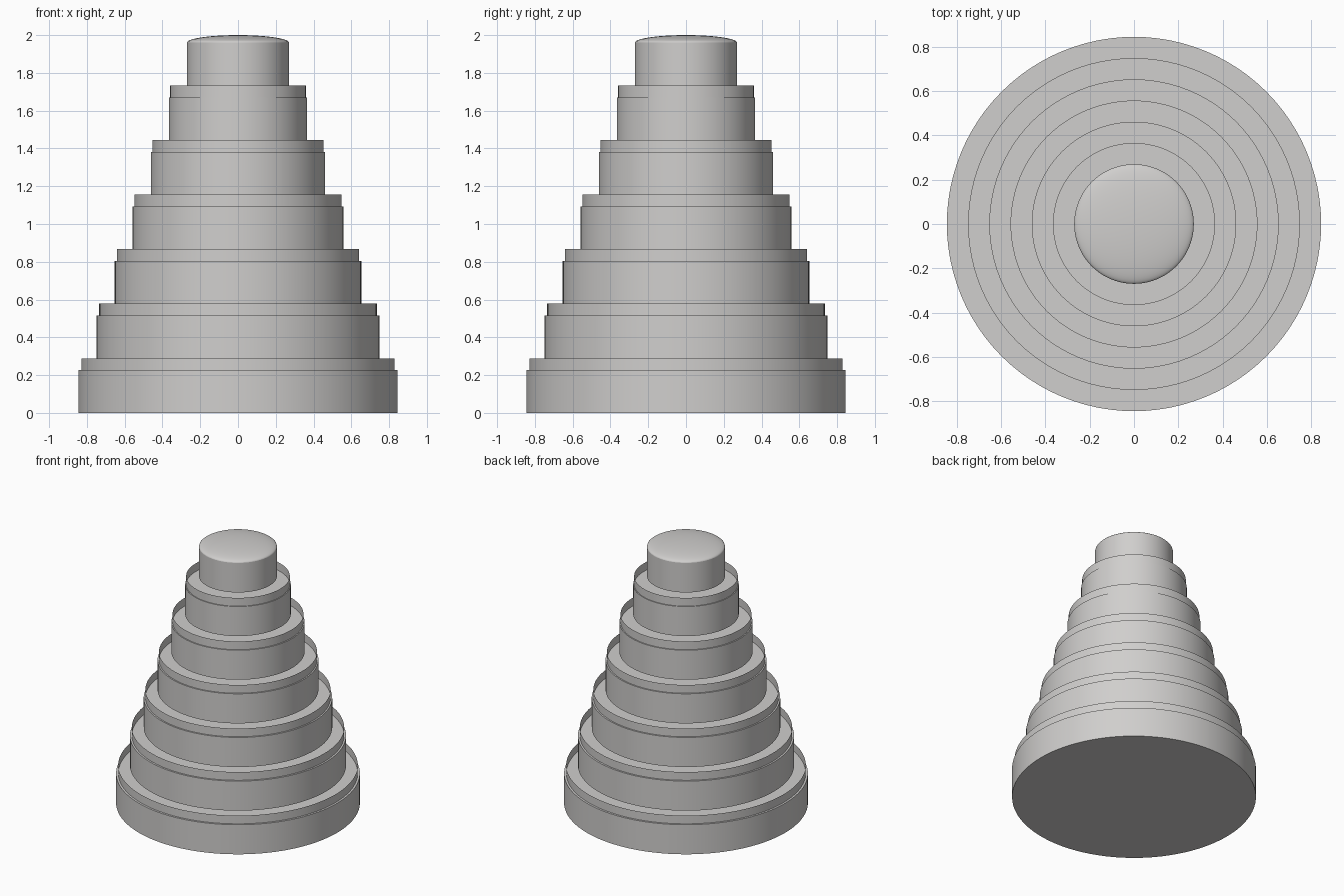
import bpy
import math

# Remove the default cube
cube = bpy.data.objects.get("Cube")
if cube:
    bpy.data.objects.remove(cube, do_unlink=True)

SEGMENTS = 96
TIERS = 7
BASE_RADIUS, TOP_RADIUS = 0.845, 0.27
TIER_HEIGHT, COLLAR_HEIGHT = 0.226, 0.063
COLLAR_SCALE = 0.982

# Single warm grey
grey = bpy.data.materials.new("warm_grey")
grey.use_nodes = True
colour = (0.63, 0.62, 0.61, 1.0)
grey.diffuse_color = colour
grey.node_tree.nodes["Principled BSDF"].inputs["Base Color"].default_value = colour


def finish(name):
    obj = bpy.context.object
    obj.name = name
    obj.data.materials.append(grey)
    bpy.ops.object.shade_smooth_by_angle(angle=math.radians(35))
    return obj


def cylinder(name, radius, bottom, height, cap):
    bpy.ops.mesh.primitive_cylinder_add(
        vertices=SEGMENTS, radius=radius, depth=height,
        end_fill_type=cap, location=(0, 0, bottom + height / 2))
    return finish(name)


# Solid tiers, each floating inside the open thin collar on the tier below
z = 0.0
for i in range(TIERS):
    radius = BASE_RADIUS + (TOP_RADIUS - BASE_RADIUS) * i / (TIERS - 1)
    cylinder(f"tier_{i + 1}", radius, z, TIER_HEIGHT, 'NGON')
    z += TIER_HEIGHT
    if i < TIERS - 1:
        cylinder(f"collar_{i + 1}", radius * COLLAR_SCALE, z, COLLAR_HEIGHT, 'NOTHING')
        z += COLLAR_HEIGHT

# Shallow dome on the top tier
bpy.ops.mesh.primitive_uv_sphere_add(
    segments=SEGMENTS, ring_count=32, radius=1, location=(0, 0, z))
bpy.context.object.scale = (TOP_RADIUS, TOP_RADIUS, 2.0 - z)
bpy.ops.object.transform_apply(location=False, rotation=False, scale=True)
dome = finish("top_dome")
for poly in dome.data.polygons:
    poly.use_smooth = True
